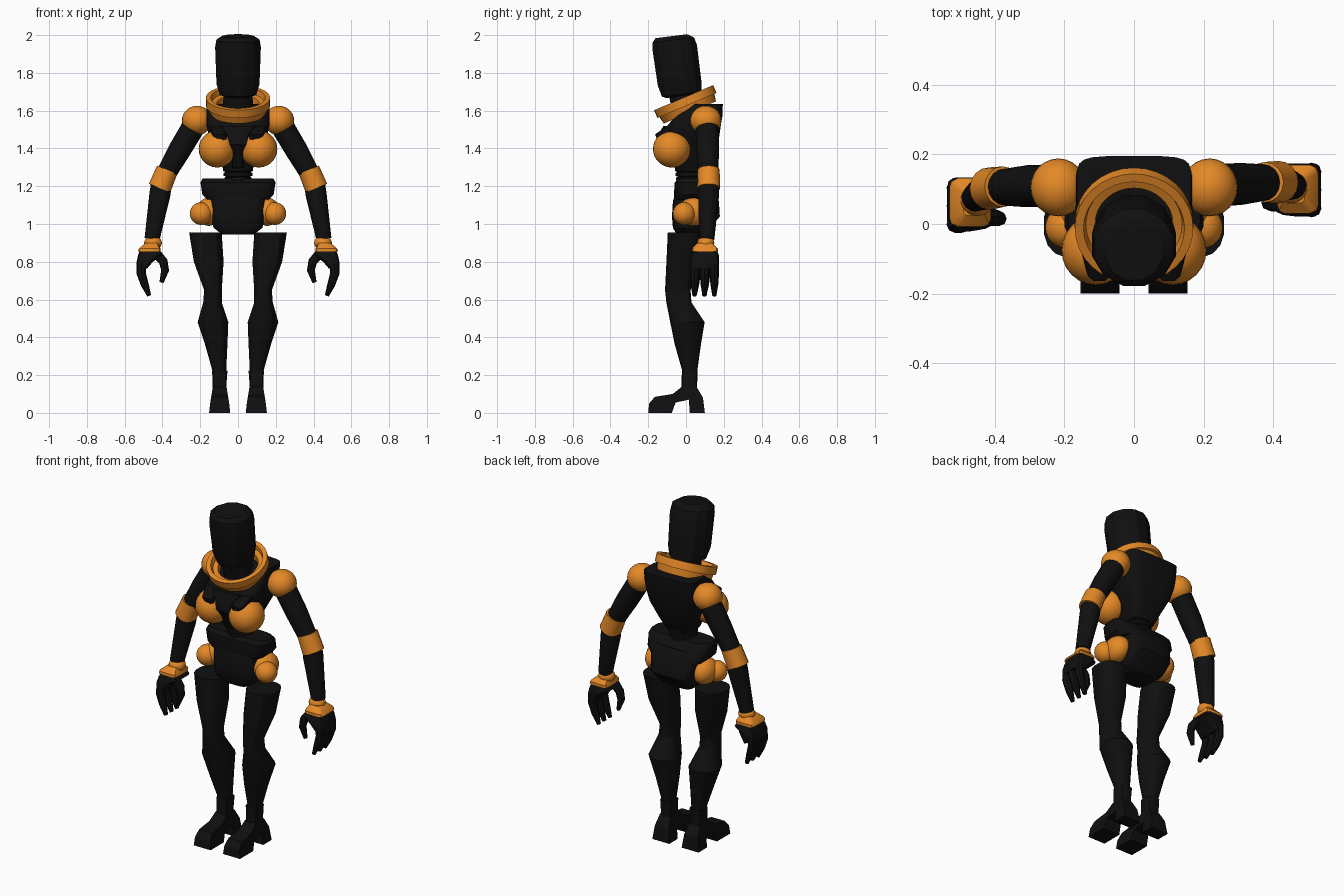
import bpy, bmesh, math
from mathutils import Vector, Matrix

if "Cube" in bpy.data.objects:
    bpy.data.objects.remove(bpy.data.objects["Cube"])


def material(name, rgb):
    m = bpy.data.materials.new(name)
    m.diffuse_color = (*rgb, 1)
    m.use_nodes = True
    m.node_tree.nodes["Principled BSDF"].inputs["Base Color"].default_value = m.diffuse_color
    return m


BLACK = material("black shell", (0.005, 0.005, 0.005))
ORANGE = material("orange joint", (0.78, 0.25, 0.02))


def finish(name, bm, mat, pair=False, shear=0.0, angle=35):
    """Store a mesh; pair=True adds the mirrored left part, swung forward by shear."""
    bmesh.ops.recalc_face_normals(bm, faces=bm.faces)
    for side in ((1, -1) if pair else (1,)):
        if side == -1:
            for v in bm.verts:
                v.co.y -= shear * max(0, 1.5 - v.co.z)
                v.co.x = -v.co.x
            bmesh.ops.reverse_faces(bm, faces=bm.faces)
        label = name if not pair else ("right_" if side == 1 else "left_") + name
        me = bpy.data.meshes.new(label)
        bm.to_mesh(me)
        me.materials.append(mat)
        me.shade_smooth()
        me.set_sharp_from_angle(angle=math.radians(angle))
        bpy.context.collection.objects.link(bpy.data.objects.new(label, me))
    bm.free()


def skin(bm, rings, closed=False):
    """Bridge rings of points, capping the ends unless closed."""
    rows = [[bm.verts.new(p) for p in r] for r in rings]
    n = len(rows[0])
    for a, b in zip(rows, rows[1:] + (rows[:1] if closed else [])):
        for i in range(n):
            j = (i + 1) % n
            bm.faces.new((a[i], a[j], b[j], b[i]))
    if not closed:
        bm.faces.new(rows[0][::-1])
        bm.faces.new(rows[-1])


def loft(name, mat, sections, n=16, p=2.0, pair=False, shear=0.0, matrix=None, angle=35):
    """Level sections given as (z, x0, x1, y0, y1); p above 2 makes them boxier."""
    bm = bmesh.new()
    rings = []
    for z, x0, x1, y0, y1 in sections:
        ring = []
        for i in range(n):
            t = 2 * math.pi * (i + 0.5) / n
            c, s = math.cos(t), math.sin(t)
            c = math.copysign(abs(c) ** (2 / p), c)
            s = math.copysign(abs(s) ** (2 / p), s)
            ring.append(((x0 + x1 + (x1 - x0) * c) / 2, (y0 + y1 + (y1 - y0) * s) / 2, z))
        rings.append(ring)
    skin(bm, rings)
    if matrix:
        bmesh.ops.transform(bm, matrix=matrix, verts=bm.verts)
    finish(name, bm, mat, pair, shear, angle)


def tube(name, mat, path, radii, n=16, pair=False, shear=0.0):
    """Round tube through points lying in a plane of constant y."""
    bm = bmesh.new()
    pts = [Vector(q) for q in path]
    rings = []
    for i, q in enumerate(pts):
        d = (pts[min(i + 1, len(pts) - 1)] - pts[max(i - 1, 0)]).normalized()
        u = d.cross(Vector((0, 1, 0))).normalized()
        w = d.cross(u)
        rings.append([q + radii[i] * (u * math.cos(2 * math.pi * k / n)
                                      + w * math.sin(2 * math.pi * k / n)) for k in range(n)])
    skin(bm, rings)
    finish(name, bm, mat, pair, shear)


def ball(name, mat, c, r, pair=True, shear=0.0):
    bm = bmesh.new()
    bmesh.ops.create_uvsphere(bm, u_segments=24, v_segments=14, radius=1,
                              matrix=Matrix.Translation(c) @ Matrix.Diagonal((*r, 1)))
    finish(name, bm, mat, pair, shear)


# Head: bevelled drum leaning forward
loft("head", BLACK, [(-.16, -.07, .07, -.08, .08), (-.15, -.10, .10, -.105, .115),
                     (-.09, -.118, .118, -.12, .12), (.10, -.125, .125, -.125, .12),
                     (.14, -.118, .118, -.12, .11), (.162, -.085, .085, -.10, .075)],
     n=12, matrix=Matrix.Translation((0, -.045, 1.835)) @ Matrix.Rotation(math.radians(7), 4, 'X'),
     angle=25)
loft("neck", BLACK, [(1.52, -.09, .09, -.06, .12), (1.72, -.075, .075, -.10, .05)])

# Collar: stepped ring tilted up at the back
bm = bmesh.new()
profile = [(.15, -.045), (.158, -.005), (.17, -.005), (.17, .04), (.145, .04),
           (.138, .012), (.112, .008), (.105, -.045)]
skin(bm, [[(r * math.cos(math.tau * k / 32), r * math.sin(math.tau * k / 32), z)
           for r, z in profile] for k in range(32)], closed=True)
bmesh.ops.transform(bm, verts=bm.verts, matrix=Matrix.Translation((0, .003, 1.632))
                    @ Matrix.Rotation(math.radians(23), 4, 'X'))
finish("collar", bm, ORANGE)

# Torso, sternum and ribbed waist
loft("torso", BLACK, [(1.28, -.075, .075, -.05, .10), (1.35, -.10, .10, -.08, .14),
                      (1.45, -.15, .15, -.12, .175), (1.52, -.168, .168, -.10, .185),
                      (1.58, -.168, .168, -.05, .195), (1.635, -.165, .165, .03, .195)], n=20, p=5)
loft("sternum", BLACK, [(1.30, -.03, .03, -.09, 0), (1.38, -.03, .03, -.13, 0),
                        (1.42, -.05, .05, -.155, 0), (1.47, -.06, .06, -.15, 0),
                        (1.52, -.10, .10, -.12, 0)], n=12, p=5)
loft("chest_strap", BLACK, [(1.43, .05, .13, -.15, -.05), (1.475, .06, .14, -.165, -.03),
                            (1.52, .06, .155, -.10, 0)], n=12, p=3, pair=True)
ribs = []
for k in range(5):
    z, r = 1.18 + k * .025, .068 + .003 * k
    ribs += [(z, -r, r, .02 - r, .03 + r), (z + .015, -r, r, .02 - r, .03 + r),
             (z + .02, .01 - r, r - .01, .03 - r, .02 + r)]
loft("ribbed_waist", BLACK, ribs)
ball("breast", ORANGE, (.11, -.075, 1.397), (.098, .1, .098))

# Pelvis with a flared belt
loft("pelvis", BLACK, [(.945, -.085, .085, -.05, .09), (.98, -.13, .13, -.07, .13),
                       (1.04, -.145, .145, -.075, .18), (1.12, -.145, .145, -.07, .175),
                       (1.19, -.15, .15, -.05, .13)], n=20, p=4)
loft("belt", BLACK, [(1.13, -.165, .165, -.06, .15), (1.155, -.19, .19, -.065, .14),
                     (1.22, -.20, .20, -.06, .11), (1.24, -.19, .19, -.04, .09)], n=20, p=4)
ball("hip_joint", ORANGE, (.195, -.01, 1.055), (.06, .06, .06))
ball("hip_socket", ORANGE, (.155, .04, 1.065), (.065, .085, .075))

# Arms: shoulders, tapered limbs and elbow bands
SWING = .06
ball("shoulder", ORANGE, (.217, .105, 1.548), (.08, .083, .078), shear=SWING)
tube("upper_arm", BLACK, [(.215, .11, 1.55), (.31, .115, 1.39), (.395, .12, 1.24)],
     [.062, .06, .05], pair=True, shear=SWING)
tube("elbow_band", ORANGE, [(.375, .12, 1.287), (.415, .12, 1.19)], [.058, .061],
     pair=True, shear=SWING)
tube("forearm", BLACK, [(.402, .12, 1.24), (.413, .12, 1.16), (.455, .11, .92)],
     [.054, .056, .04], pair=True, shear=SWING)
ball("wrist", ORANGE, (.45, .105, .90), (.047, .045, .038), shear=SWING)
loft("wrist_cuff", ORANGE, [(.855, .41, .53, .03, .17), (.87, .41, .525, .03, .17),
                            (.90, .425, .49, .06, .14)], n=12, p=6, pair=True, shear=SWING)

# Hands: palm, three curled fingers and a thumb
loft("palm", BLACK, [(.765, .48, .537, .025, .172), (.80, .45, .537, .02, .175),
                     (.835, .40, .53, .025, .175), (.86, .415, .52, .035, .165)],
     n=12, p=5, pair=True, shear=SWING)
for label, y in (("front", .045), ("middle", .098), ("rear", .15)):
    tube(label + "_finger", BLACK, [(.508, y, .80), (.513, y, .74), (.494, y, .68), (.47, y, .62)],
         [.026, .025, .021, .011], n=8, pair=True, shear=SWING)
tube("thumb", BLACK, [(.43, .06, .84), (.395, .06, .80), (.386, .06, .755), (.405, .06, .69)],
     [.026, .024, .021, .011], n=8, pair=True, shear=SWING)

# Legs: thigh, knee and calf in one sleeve
loft("leg", BLACK, [(.13, .065, .132, -.02, .055), (.22, .062, .135, -.02, .06),
                    (.36, .055, .175, -.06, .08), (.48, .05, .215, -.085, .10),
                    (.585, .085, .185, -.105, .03), (.65, .085, .18, -.112, .025),
                    (.80, .075, .235, -.105, .07), (.955, .085, .26, -.098, .09)],
     n=16, p=2.4, pair=True, angle=25)
loft("ankle_cuff", BLACK, [(.10, .06, .135, -.025, .06), (.16, .06, .135, -.025, .06),
                           (.225, .055, .138, -.022, .063)], n=12, p=4, pair=True)

# High-heeled feet: side outline given width that narrows upward
outline = [(-.2, 0), (-.195, .05), (-.165, .085), (-.07, .10), (-.02, .14), (.055, .14),
           (.09, .08), (.1, 0), (.02, 0), (.015, .07), (-.055, .055), (-.075, 0)]
bm = bmesh.new()
skin(bm, [[(.097 + s * (.056 if z < .04 else .052 - .16 * (z - .04)), y, z)
           for y, z in outline] for s in (-1, 1)])
finish("foot", bm, BLACK, pair=True, angle=20)
